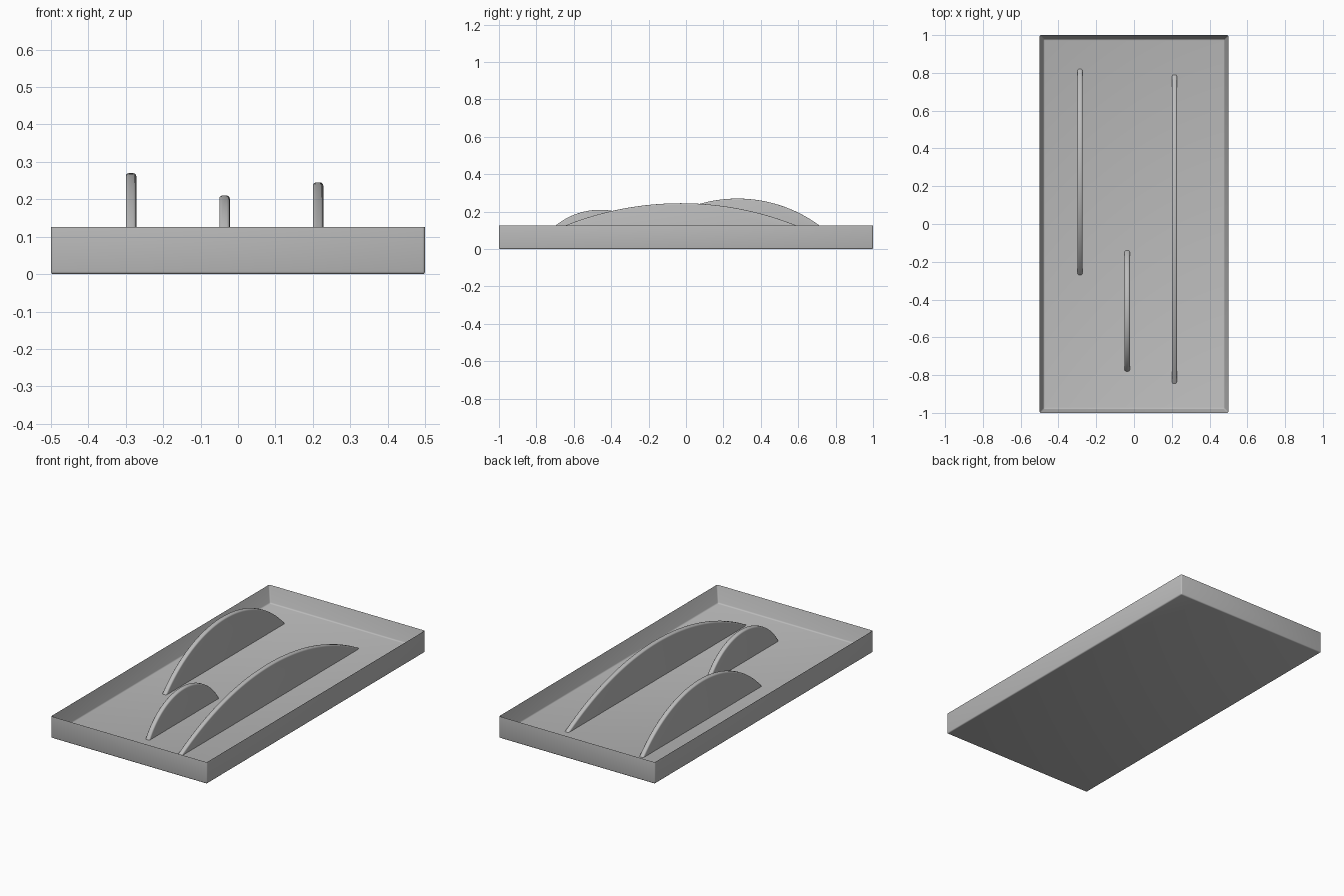
import bpy, bmesh, math

cube = bpy.data.objects.get("Cube")
if cube:
    bpy.data.objects.remove(cube, do_unlink=True)

grey = bpy.data.materials.new("plain grey")
grey.use_nodes = True
colour = (0.5, 0.5, 0.5, 1)
grey.diffuse_color = colour
grey.node_tree.nodes["Principled BSDF"].inputs["Base Color"].default_value = colour

FLOOR = 0.03


def finish(name, bm, bevel):
    """Turn a bmesh into a bevelled, smooth-shaded grey object."""
    bmesh.ops.recalc_face_normals(bm, faces=bm.faces)
    mesh = bpy.data.meshes.new(name)
    bm.to_mesh(mesh)
    bm.free()
    mesh.materials.append(grey)
    obj = bpy.data.objects.new(name, mesh)
    bpy.context.collection.objects.link(obj)
    mod = obj.modifiers.new("soft edges", "BEVEL")
    mod.width = bevel
    mod.segments = 3
    mod.limit_method = "ANGLE"
    bpy.ops.object.select_all(action="DESELECT")
    obj.select_set(True)
    bpy.context.view_layer.objects.active = obj
    bpy.ops.object.modifier_apply(modifier=mod.name)
    bpy.ops.object.shade_smooth_by_angle(angle=math.radians(35))


def tray(width, length, height, wall):
    """Shallow open box: a block with its top inset and pushed down."""
    bm = bmesh.new()
    bmesh.ops.create_cube(bm, size=1)
    for v in bm.verts:
        v.co = (v.co.x * width, v.co.y * length, (v.co.z + 0.5) * height)
    top = max(bm.faces, key=lambda f: f.calc_center_median().z)
    bmesh.ops.inset_region(bm, faces=[top], thickness=wall)
    for v in top.verts:
        v.co.z = FLOOR
    finish("tray", bm, 0.007)


def fin(name, x, y_front, y_back, top, thick=0.028, steps=40):
    """Upright plate with a circular arc as its upper edge, sunk into the floor."""
    half, rise = (y_back - y_front) / 2, top - FLOOR
    radius = (half ** 2 + rise ** 2) / (2 * rise)
    centre_y, centre_z = (y_front + y_back) / 2, top - radius
    sweep = math.acos((FLOOR - 0.015 - centre_z) / radius)
    bm = bmesh.new()
    outline = []
    for i in range(steps + 1):
        a = sweep * (2 * i / steps - 1)
        outline.append(bm.verts.new((x - thick / 2,
                                     centre_y + radius * math.sin(a),
                                     centre_z + radius * math.cos(a))))
    side = bm.faces.new(outline)
    new = bmesh.ops.extrude_face_region(bm, geom=[side])["geom"]
    bmesh.ops.translate(bm, vec=(thick, 0, 0),
                        verts=[g for g in new if isinstance(g, bmesh.types.BMVert)])
    finish(name, bm, 0.008)


tray(1, 2, 0.13, 0.03)
fin("right_fin", -0.286, -0.27, 0.82, 0.27)
fin("middle_fin", -0.036, -0.78, -0.14, 0.21)
fin("left_fin", 0.214, -0.845, 0.79, 0.245)
